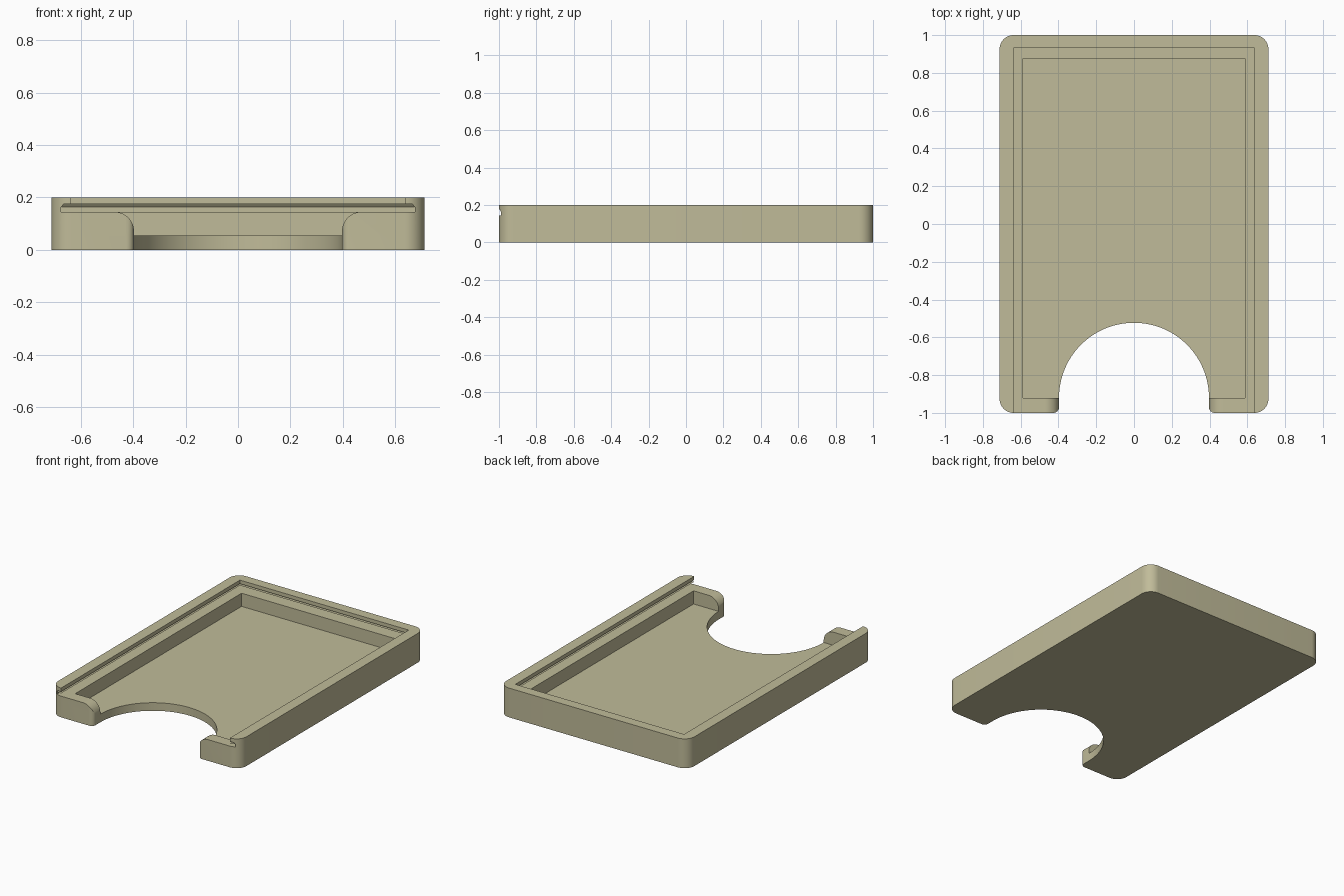
import bpy, bmesh
from math import sin, cos, pi
from mathutils import Vector

if "Cube" in bpy.data.objects:
    bpy.data.objects.remove(bpy.data.objects["Cube"])

# One flat colour
mat = bpy.data.materials.new("khaki_plastic")
mat.diffuse_color = (0.53, 0.50, 0.32, 1)
mat.use_nodes = True
mat.node_tree.nodes["Principled BSDF"].inputs["Base Color"].default_value = mat.diffuse_color


def arc(cx, cy, r, a0, a1, n=12):
    """Points on an arc, angles in degrees."""
    return [(cx + r * cos((a0 + (a1 - a0) * i / n) * pi / 180),
             cy + r * sin((a0 + (a1 - a0) * i / n) * pi / 180)) for i in range(n + 1)]


def prism(name, outline, lo, hi, axis="z"):
    """Extrude an outline along z, or an xz outline along y."""
    bm = bmesh.new()
    put = (lambda p: (p[0], p[1], lo)) if axis == "z" else (lambda p: (p[0], lo, p[1]))
    face = bm.faces.new([bm.verts.new(put(p)) for p in outline])
    ext = bmesh.ops.extrude_face_region(bm, geom=[face])
    move = Vector((0, 0, hi - lo)) if axis == "z" else Vector((0, hi - lo, 0))
    bmesh.ops.translate(bm, vec=move,
                        verts=[v for v in ext["geom"] if isinstance(v, bmesh.types.BMVert)])
    bmesh.ops.recalc_face_normals(bm, faces=bm.faces)
    mesh = bpy.data.meshes.new(name)
    bm.to_mesh(mesh)
    bm.free()
    mesh.materials.append(mat)
    ob = bpy.data.objects.new(name, mesh)
    bpy.context.collection.objects.link(ob)
    return ob


def rect(x, y0, y1):
    return [(-x, y0), (x, y0), (x, y1), (-x, y1)]


def mirrored(half):
    """Complete a right-hand outline with its left-hand copy."""
    return half + [(-x, y) for x, y in reversed(half)]


# Tray body: block with rounded vertical corners
X, Y, R = 0.712, 1.0, 0.075
corners = ((X - R, Y - R, 0), (R - X, Y - R, 90), (R - X, R - Y, 180), (X - R, R - Y, 270))
body = prism("tray_body", [p for cx, cy, a in corners for p in arc(cx, cy, R, a, a + 90)], 0, 0.2)

# Main pocket above the floor
pocket = prism("pocket_cutter", rect(0.587, -0.92, 0.877), 0.055, 0.155)

# Sliding-lid groove, chamfered at its upper edge and open at the front
groove = prism("groove_cutter", rect(0.675, -1.1, 0.967), 0.145, 0.163)
groove_top = prism("groove_top_cutter", rect(0.675, -1.1, 0.967), 0.163, 0.175)
for v in groove_top.data.vertices:
    if v.co.z > 0.17:
        v.co.x *= 0.665 / 0.675
        if v.co.y > 0:
            v.co.y -= 0.01
opening = prism("opening_cutter", rect(0.638, -1.1, 0.932), 0.16, 0.3)

# Thumb cutout through floor and front wall, with rounded front corners
half = [(0.425, -1.1)] + arc(0.425, -0.97, 0.03, 270, 180, 6) + arc(0, -0.92, 0.397, 0, 90, 32)[:-1]
half[1:8] = [(x + 0.002, y) for x, y in half[1:8]]
thumb = prism("thumb_cutter", mirrored(half), -0.1, 0.3)

# Rounded upper ends of the front wall
half = [(0.30, 0.068), (0.397, 0.068)] + arc(0.472, 0.07, 0.075, 180, 90) + [(0.472, 0.16)]
wall_ends = prism("wall_end_cutter", mirrored(half), -1.1, -0.92, "y")

# Cut the body
bpy.context.view_layer.objects.active = body
for cutter in (pocket, groove, groove_top, opening, wall_ends, thumb):
    mod = body.modifiers.new(cutter.name, "BOOLEAN")
    mod.operation, mod.solver, mod.object = "DIFFERENCE", "EXACT", cutter
    bpy.ops.object.modifier_apply(modifier=mod.name)
    bpy.data.objects.remove(cutter)

body.select_set(True)
bpy.ops.object.shade_smooth_by_angle(angle=pi / 6)
